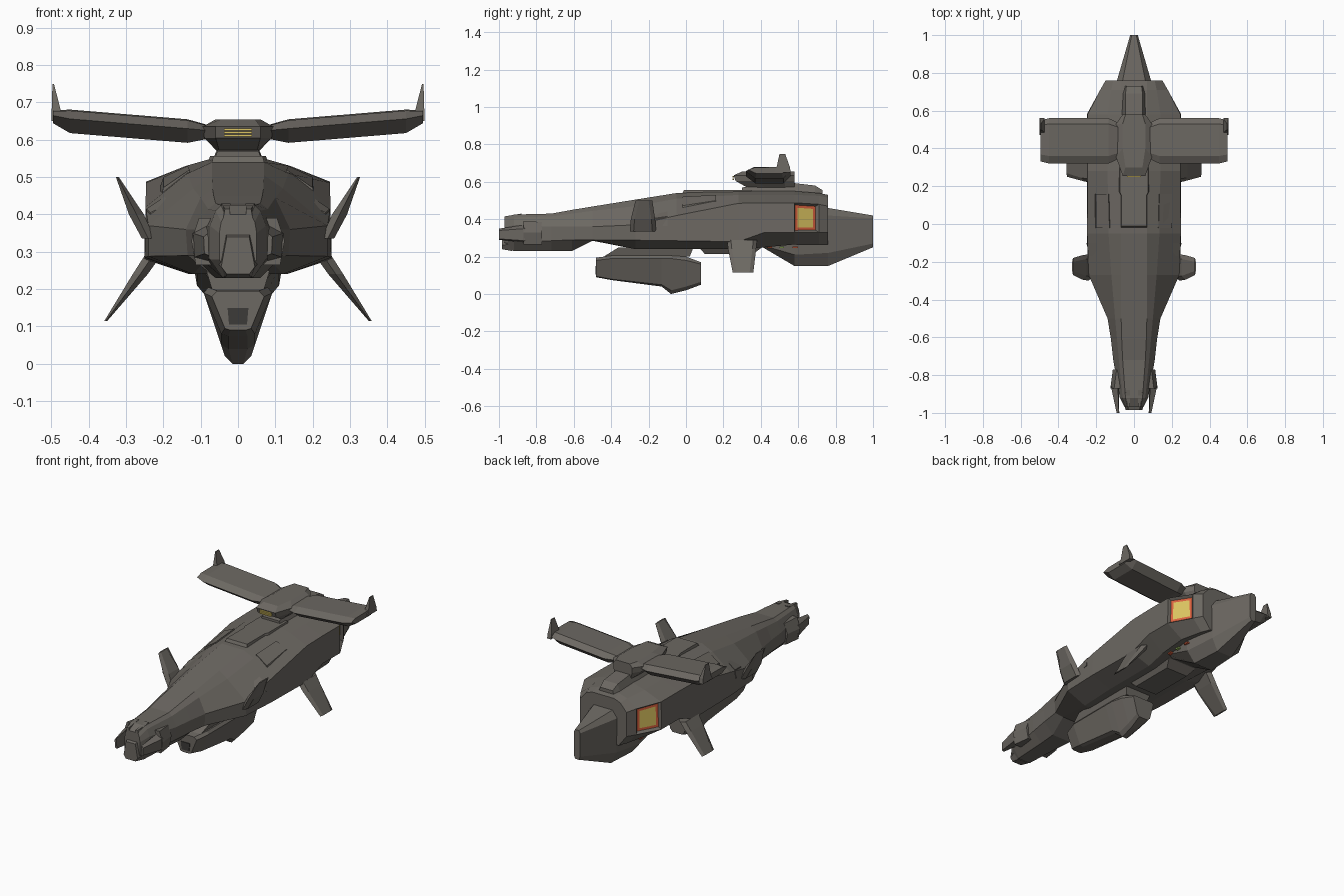
import bpy, bmesh
from mathutils import Vector


def material(name, r, g, b):
    m = bpy.data.materials.new(name)
    m.diffuse_color = (r, g, b, 1)
    return m


GREY = material("warm_grey", 0.150, 0.138, 0.122)
DARK = material("dark_grey", 0.045, 0.043, 0.040)
RED = material("glow_red", 0.70, 0.12, 0.05)
YELLOW = material("glow_yellow", 0.72, 0.56, 0.12)
GREEN = material("light_green", 0.35, 0.55, 0.12)


def finish(name, bm, mats):
    bmesh.ops.recalc_face_normals(bm, faces=bm.faces)
    me = bpy.data.meshes.new(name)
    bm.to_mesh(me)
    bm.free()
    for m in mats:
        me.materials.append(m)
    ob = bpy.data.objects.new(name, me)
    bpy.context.collection.objects.link(ob)
    return ob


def loft_bm(rings):
    bm = bmesh.new()
    vs = [[bm.verts.new(p) for p in r] for r in rings]
    n = len(rings[0])
    for a, b in zip(vs, vs[1:]):
        for i in range(n):
            j = (i + 1) % n
            bm.faces.new((a[i], a[j], b[j], b[i]))
    bm.faces.new(vs[0])
    bm.faces.new(vs[-1])
    bmesh.ops.recalc_face_normals(bm, faces=bm.faces)
    return bm


def loft(name, rings, mat=GREY):
    return finish(name, loft_bm(rings), [mat])


def sym(y, half):
    """Closed ring at y from a half outline running top to bottom."""
    return [(x, y, z) for x, z in half] + [(-x, y, z) for x, z in reversed(half)]


def flat(z, half):
    """Closed ring at height z from a half outline of (x, y)."""
    return [(x, y, z) for x, y in half] + [(-x, y, z) for x, y in reversed(half)]


def pair(name, rings, mat=GREY):
    for side, s in (("right", 1), ("left", -1)):
        loft(name + "_" + side, [[(s * x, y, z) for x, y, z in r] for r in rings], mat)


def box(y0, y1, x0, x1, z0, z1):
    return [[(x0, y, z0), (x1, y, z0), (x1, y, z1), (x0, y, z1)] for y in (y0, y1)]


# Main hull: y, then top, shoulder, upper side, lower side, bottom
hull = [
    (-0.97, (.035, .40), (.045, .38), (.05, .35), (.05, .28), (.03, .245)),
    (-0.92, (.045, .425), (.06, .41), (.075, .37), (.075, .28), (.04, .23)),
    (-0.72, (.060, .43), (.08, .415), (.11, .36), (.105, .285), (.05, .23)),
    (-0.61, (.065, .45), (.09, .43), (.122, .36), (.12, .29), (.06, .23)),
    (-0.50, (.068, .468), (.10, .445), (.14, .36), (.135, .29), (.08, .285)),
    (-0.27, (.07, .505), (.12, .47), (.24, .37), (.24, .288), (.12, .24)),
    (-0.05, (.07, .54), (.135, .51), (.248, .42), (.25, .285), (.13, .24)),
    (0.28, (.07, .55), (.14, .53), (.246, .485), (.25, .28), (.13, .24)),
    (0.42, (.07, .55), (.14, .53), (.246, .488), (.25, .33), (.15, .25)),
    (0.58, (.07, .55), (.14, .53), (.246, .488), (.25, .33), (.15, .265)),
    (0.71, (.07, .54), (.12, .525), (.179, .48), (.179, .33), (.12, .265)),
    (0.76, (.07, .53), (.11, .515), (.15, .47), (.15, .33), (.10, .265)),
]
bm = loft_bm([sym(h[0], h[1:]) for h in hull])
# Engine exhausts: nested insets in the slanted rear side faces
for f in [f for f in bm.faces if 0.62 < f.calc_center_median().y < 0.67
          and abs(f.normal.z) < 0.1 and abs(f.calc_center_median().x) > 0.18]:
    bmesh.ops.inset_region(bm, faces=[f], thickness=0.016, depth=-0.015)
    f.material_index = 1
    bmesh.ops.inset_region(bm, faces=[f], thickness=0.02, depth=0)
    for e in f.edges:
        for g in e.link_faces:
            g.material_index = 1
    f.material_index = 2
finish("main_hull", bm, [GREY, RED, YELLOW])

# Tail keel narrowing to the rear
loft("tail_keel", [
    sym(0.41, [(.11, .40), (.12, .33), (.11, .26), (.07, .25)]),
    sym(0.58, [(.11, .42), (.13, .33), (.11, .21), (.06, .15)]),
    sym(0.76, [(.06, .46), (.09, .42), (.085, .22), (.05, .15)]),
    sym(1.00, [(.012, .42), (.02, .405), (.02, .27), (.012, .25)])])

# Nose: cheek prongs, sensor block and upper brow
pair("cheek_prong", [
    [(.06, y, z0), (xo - .012, y, z0), (xo, y, zm), (xo - .02, y, z1), (xi, y, z1), (xi, y, z0 + .02)]
    for y, xi, xo, z0, zm, z1 in ((-.77, .07, .112, .265, .33, .385),
                                  (-.87, .07, .125, .265, .33, .39))])
pair("prong_tip", [
    [(.08, -.86, .275), (.118, -.86, .285), (.122, -.86, .35), (.085, -.86, .37)],
    [(.078, -1.0, .29), (.09, -1.0, .295), (.092, -1.0, .34), (.08, -1.0, .35)]])
pair("nose_brow", [
    [(.02, -.88, .39), (.05, -.88, .39), (.045, -.88, .43), (.02, -.88, .43)],
    [(.02, -.97, .36), (.045, -.97, .36), (.035, -.97, .415), (.022, -.97, .415)]])
loft("nose_sensor", [sym(-.985, [(.03, .34), (.045, .26), (.03, .24)]),
                     sym(-.93, [(.035, .36), (.055, .27), (.035, .23)])])

# Belly pod with its pylon and dark lens
loft("belly_pod", [
    sym(-.48, [(.055, .195), (.07, .18), (.035, .095), (.02, .09)]),
    sym(-.40, [(.08, .205), (.092, .19), (.045, .08), (.025, .075)]),
    sym(-.13, [(.08, .205), (.092, .19), (.045, .05), (.025, .04)]),
    sym(-.08, [(.08, .205), (.092, .19), (.035, .02), (.015, .00)]),
    sym(.00, [(.075, .20), (.085, .18), (.04, .04), (.02, .02)]),
    sym(.08, [(.06, .17), (.07, .16), (.045, .065), (.03, .05)])])
loft("pod_lens", [sym(-.484, [(.028, .15), (.024, .105)]),
                  sym(-.47, [(.028, .15), (.024, .105)])], DARK)
loft("pod_pylon", [flat(.20, [(.07, -.44), (.07, .02)]),
                   flat(.25, [(.085, -.36), (.085, .04)])])
loft("belly_block", [flat(.215, [(.07, .10), (.07, .36)]),
                     flat(.26, [(.10, .06), (.10, .42)])])

# Dorsal deck and rear spine
loft("dorsal_deck", [flat(.52, [(.075, -.03), (.075, .15), (.085, .17), (.085, .35)]),
                     flat(.557, [(.066, -.01), (.066, .15), (.075, .17), (.075, .35)])])
loft("rear_spine", [
    sym(.30, [(.055, .57), (.07, .53)]),
    sym(.52, [(.045, .60), (.075, .53)]),
    sym(.69, [(.045, .58), (.065, .52)]),
    sym(.73, [(.04, .555), (.06, .50)])])

# Wing hub, tiered by height
loft("wing_hub", [flat(z, [(a, y0), (b, y0 + .10), (b, .53), (a, .58)])
                  for z, a, b, y0 in ((.568, .05, .055, .33), (.605, .06, .09, .265),
                                      (.635, .06, .095, .255), (.655, .045, .06, .30))])
# Yellow lights across the hub front
for z in (.612, .620, .628):
    loft("hub_light", box(.248, .257, -.037, .037, z - .0025, z + .0025), YELLOW)

# Wings: one hexagonal profile along x
profile = [(.32, .0), (.36, .022), (.53, .025), (.56, .0), (.52, -.038), (.37, -.038)]
wing = []
for x, zc, k, squash in ((.07, .624, .75, .5), (.135, .63, 1, 1), (.45, .656, 1, 1), (.495, .665, .9, .55)):
    wing.append([(x, .44 + (y - .44) * k, zc + z * squash) for y, z in profile])
pair("wing", wing)
pair("wing_tip_fin", [
    [(x0, y0, z), (x1, y0, z), (x1, y1, z), (x0, y1, z)]
    for z, x0, x1, y0, y1 in ((.65, .475, .50, .47, .56), (.68, .475, .499, .485, .555),
                              (.75, .493, .497, .50, .53))])


# Side fins: slab tapering from root to tip
def fin(name, root, knee, tip):
    rings = []
    for x, z, y0, y1, t in (root, knee, tip):
        ym = (y0 + y1) / 2
        rings.append([(x - t, y0 + .02, z), (x, y0, z), (x + t, y0 + .02, z),
                      (x + t, y1 - .02, z), (x, y1, z), (x - t, y1 - .02, z)])
    pair(name, rings)


fin("upper_fin", (.24, .335, -.30, -.16, .017), (.272, .40, -.295, -.165, .02),
    (.323, .50, -.27, -.18, .004))
fin("lower_fin", (.228, .29, .22, .38, .022), (.262, .24, .225, .375, .02),
    (.354, .115, .25, .36, .004))

# Side intakes and raised side panels
pair("side_intake", [
    [(.15, -.17, .385), (.235, -.17, .365), (.235, -.17, .405), (.15, -.17, .445)],
    [(.15, -.10, .385), (.252, -.10, .365), (.245, -.10, .415), (.15, -.10, .48)]])
pair("intake_mouth", [
    [(.165, y, .415), (.228, y, .385), (.228, y, .40), (.165, y, .437)] for y in (-.175, -.168)], DARK)
pair("shoulder_panel", [
    [(.12, -.02, .49), (.205, -.02, .45), (.20, -.02, .472), (.13, -.02, .52)],
    [(.12, .16, .50), (.21, .16, .47), (.20, .16, .50), (.135, .16, .53)]])

# Small running lights along the keel
pair("keel_light_red", box(.57, .60, .105, .127, .246, .254), RED)
pair("keel_light_green", box(.50, .525, .105, .127, .246, .254), GREEN)
pair("keel_light_fore", box(.435, .46, .105, .127, .246, .254), RED)
